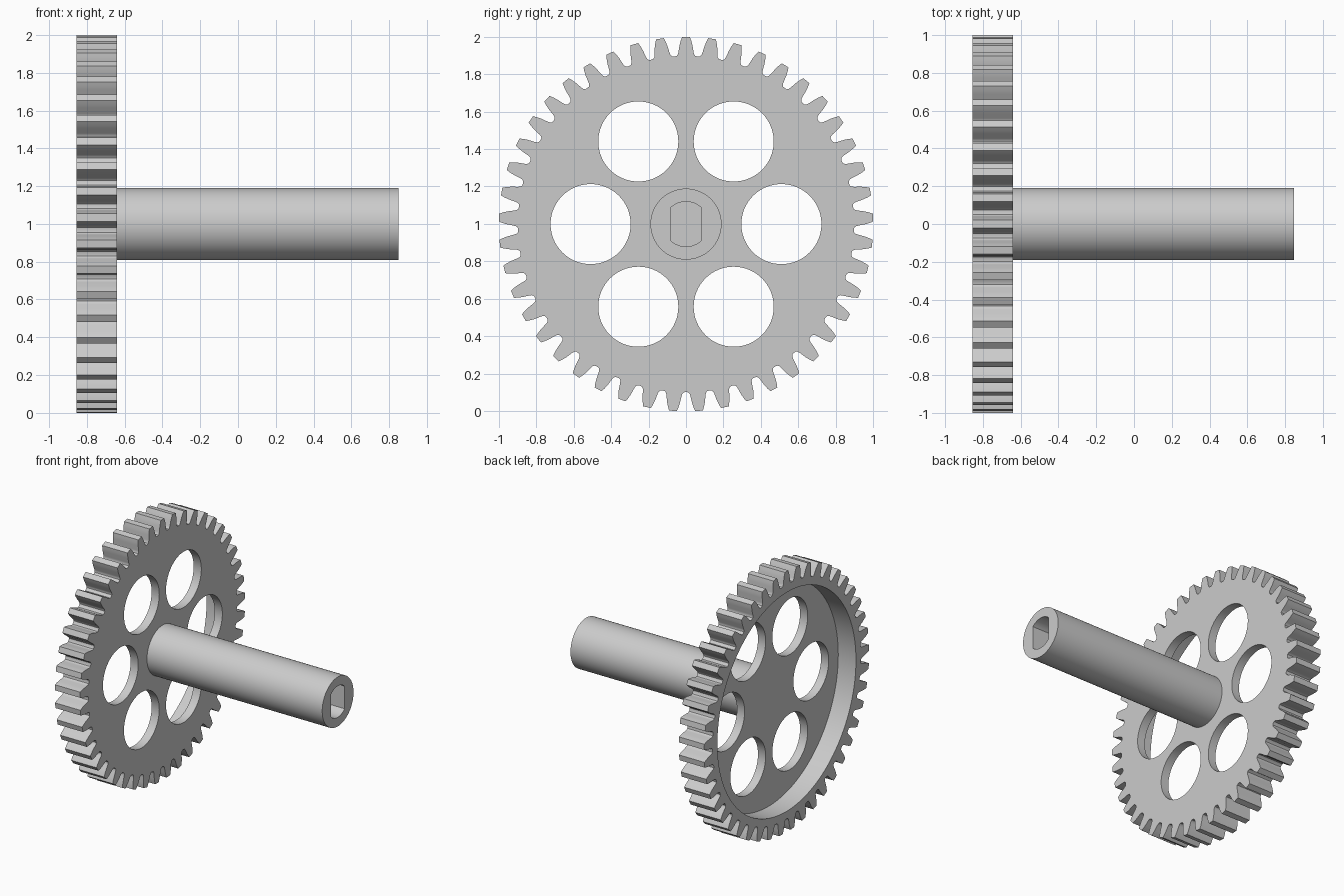
import bpy
import bmesh
from math import sin, cos, pi, asin, radians

if "Cube" in bpy.data.objects:
    bpy.data.objects.remove(bpy.data.objects["Cube"], do_unlink=True)

AXIS_Z = 0.999
TEETH = 45
BACK, WEB, FRONT, END = -0.855, -0.705, -0.64, 0.848

grey = bpy.data.materials.new("plain grey")
grey.use_nodes = True
grey.diffuse_color = (0.6, 0.6, 0.6, 1)
grey.node_tree.nodes["Principled BSDF"].inputs["Base Color"].default_value = (0.6, 0.6, 0.6, 1)


def polar(r, a):
    return r * cos(a), r * sin(a)


def circle(r, n=96, y=0, z=0):
    return [(y + r * cos(2 * pi * i / n), z + r * sin(2 * pi * i / n)) for i in range(n)]


def prism(name, points, x0, x1):
    """Extrude a (y, z) profile around the gear axis from x0 to x1."""
    bm = bmesh.new()
    face = bm.faces.new([bm.verts.new((x0, y, z + AXIS_Z)) for y, z in points])
    ext = bmesh.ops.extrude_face_region(bm, geom=[face])["geom"]
    bmesh.ops.translate(bm, vec=(x1 - x0, 0, 0),
                        verts=[v for v in ext if isinstance(v, bmesh.types.BMVert)])
    bmesh.ops.recalc_face_normals(bm, faces=bm.faces)
    mesh = bpy.data.meshes.new(name)
    bm.to_mesh(mesh)
    bm.free()
    mesh.materials.append(grey)
    obj = bpy.data.objects.new(name, mesh)
    bpy.context.collection.objects.link(obj)
    return obj


def activate(obj):
    bpy.ops.object.select_all(action="DESELECT")
    obj.select_set(True)
    bpy.context.view_layer.objects.active = obj


def cut(obj, cutter):
    activate(obj)
    mod = obj.modifiers.new("cut", "BOOLEAN")
    mod.operation = "DIFFERENCE"
    mod.solver = "EXACT"
    mod.object = cutter
    bpy.ops.object.modifier_apply(modifier=mod.name)
    bpy.data.objects.remove(cutter, do_unlink=True)


# Toothed outline: (radius, half angle) down one flank, mirrored for the other
flank = [(1.001, 0.021), (0.98, 0.029), (0.957, 0.036), (0.92, 0.044),
         (0.908, 0.048), (0.9, 0.056)]
outline = []
for t in range(TEETH):
    mid = pi / 2 + 2 * pi * t / TEETH
    outline += [polar(r, mid - a) for r, a in reversed(flank)]
    outline += [polar(r, mid + a) for r, a in flank]
    outline.append(polar(0.898, mid + pi / TEETH))
gear = prism("gear_wheel", outline, BACK, FRONT)

# Shallow dish in the back and six round lightening holes
cut(gear, prism("dish_cutter", circle(0.84, 128), BACK - 0.1, WEB))
for i in range(6):
    y, z = polar(0.51, i * pi / 3)
    cut(gear, prism("hole_cutter", circle(0.214, 64, y, z), BACK - 0.1, FRONT + 0.1))

# Round shaft with a blind socket that has two flat sides
shaft = prism("shaft", circle(0.19), FRONT - 0.02, END)
half = pi / 2 - asin(0.083 / 0.12)
socket = []
for start in (half, pi + half):
    socket += [polar(0.12, start + (pi - 2 * half) * i / 16) for i in range(17)]
cut(shaft, prism("socket_cutter", socket, END - 0.6, END + 0.1))

for obj in (gear, shaft):
    activate(obj)
    bpy.ops.object.shade_smooth_by_angle(angle=radians(25))
